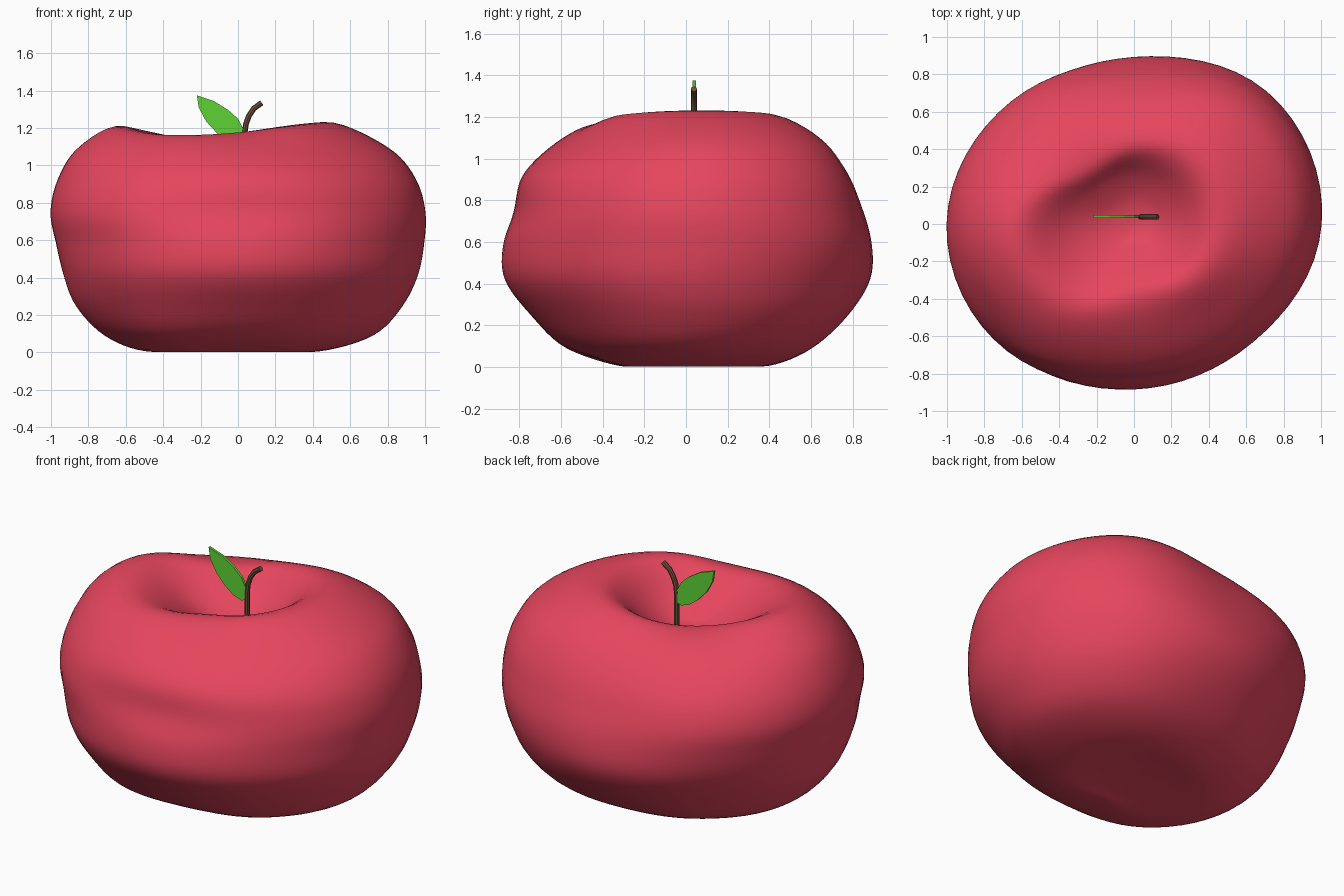
import bpy, bmesh, math

if "Cube" in bpy.data.objects:
    bpy.data.objects.remove(bpy.data.objects["Cube"])


def material(name, rgb):
    m = bpy.data.materials.new(name)
    m.diffuse_color = (*rgb, 1)
    m.use_nodes = True
    m.node_tree.nodes["Principled BSDF"].inputs["Base Color"].default_value = m.diffuse_color
    return m


def catmull(a, b, c, d, t):
    return 0.5 * (2 * b + (c - a) * t + (2 * a - 5 * b + 4 * c - d) * t * t
                  + (3 * b - a - 3 * c + d) * t ** 3)


def make_object(name, bm, mat):
    bmesh.ops.recalc_face_normals(bm, faces=bm.faces[:])
    mesh = bpy.data.meshes.new(name)
    bm.to_mesh(mesh)
    bm.free()
    ob = bpy.data.objects.new(name, mesh)
    bpy.context.collection.objects.link(ob)
    mesh.materials.append(mat)
    return ob


red = material("apple red", (0.79, 0.06, 0.11))
brown = material("stem brown", (0.16, 0.08, 0.04))
green = material("leaf green", (0.11, 0.65, 0.035))

# Apple body: radius every 45 degrees from +x, ring by ring from base to dent
inner = [.22, .24, .27, .27, .34, .27, .18, .20]
levels = [
    (.012, [.2] * 8),
    (.005, [.44, .45, .40, .42, .50, .43, .28, .40]),
    (.09, [.73, .71, .60, .63, .72, .69, .57, .62]),
    (.25, [.885, .885, .775, .76, .875, .835, .745, .77]),
    (.42, [.97, .97, .885, .87, .94, .93, .875, .88]),
    (.59, [1.0, 1.01, .89, .92, .98, .955, .88, .90]),
    (.75, [1.008, .995, .845, .93, 1.01, .965, .82, .885]),
    (.93, [.955, .94, .76, .85, .97, .895, .78, .825]),
    (1.10, [.80, .80, .61, .65, .86, .73, .58, .63]),
    ([1.24, 1.23, 1.18, 1.15, 1.22, 1.165, 1.18, 1.22],
     [.45, .48, .42, .40, .62, .54, .36, .40]),
    (1.05, inner),
    (.97, [r * .48 for r in inner]),
]
rows = [([0.02] * 8, [0.0] * 8)]
rows += [(z if isinstance(z, list) else [z] * 8, r) for z, r in levels]
rows += [([0.95] * 8, [0.0] * 8)]
SIDES, STEPS = 64, 6


def around(vals, s):
    u = s * 8 / SIDES
    i = int(u)
    return catmull(*(vals[(i + k) % 8] for k in (-1, 0, 1, 2)), u - i)


bm = bmesh.new()
rings = []
last = len(rows) - 1
for k in range(last * STEPS + 1):
    i = min(k // STEPS, last - 1)
    t = k / STEPS - i
    near = [rows[min(max(i + d, 0), last)] for d in (-1, 0, 1, 2)]
    if k in (0, last * STEPS):
        rings.append([bm.verts.new((0, 0, rows[0 if k == 0 else last][0][0]))] * SIDES)
        continue
    ring = []
    for s in range(SIDES):
        a = s * math.tau / SIDES
        z = catmull(*(around(n[0], s) for n in near), t)
        r = catmull(*(around(n[1], s) for n in near), t)
        ring.append(bm.verts.new((r * math.cos(a), r * math.sin(a), max(z, 0))))
    rings.append(ring)
for lo, hi in zip(rings, rings[1:]):
    for s in range(SIDES):
        n = (s + 1) % SIDES
        corners = list(dict.fromkeys((lo[s], lo[n], hi[n], hi[s])))
        bm.faces.new(corners)
# Relax the bands between rings
for _ in range(4):
    bmesh.ops.smooth_vert(bm, verts=bm.verts[:], factor=0.5,
                          use_axis_x=True, use_axis_y=True, use_axis_z=True)
for f in bm.faces:
    f.smooth = True
make_object("apple_body", bm, red)

# Stem: bent tube
curve = bpy.data.curves.new("stem", "CURVE")
curve.dimensions = "3D"
curve.bevel_depth = 0.015
curve.bevel_resolution = 2
curve.use_fill_caps = True
path = [(.035, .95), (.035, 1.17), (.042, 1.22), (.058, 1.265), (.085, 1.305), (.127, 1.335)]
spline = curve.splines.new("POLY")
spline.points.add(len(path) - 1)
for p, (x, z) in zip(spline.points, path):
    p.co = (x, .038, z, 1)
curve.materials.append(brown)
stem = bpy.data.objects.new("stem", curve)
bpy.context.collection.objects.link(stem)
bpy.context.view_layer.objects.active = stem
stem.select_set(True)
bpy.ops.object.convert(target="MESH")
bpy.ops.object.shade_smooth_by_angle(angle=math.radians(40))

# Leaf: thin upright blade
outline = [(.03, 1.19), (.0, 1.25), (-.05, 1.295), (-.13, 1.345), (-.22, 1.375),
           (-.21, 1.31), (-.17, 1.235), (-.11, 1.17), (-.05, 1.125), (.0, 1.11), (.03, 1.12)]
bm = bmesh.new()
face = bm.faces.new([bm.verts.new((x, .032, z)) for x, z in outline])
ext = bmesh.ops.extrude_face_region(bm, geom=[face])
bmesh.ops.translate(bm, vec=(0, .015, 0),
                    verts=[g for g in ext["geom"] if isinstance(g, bmesh.types.BMVert)])
make_object("leaf", bm, green)
